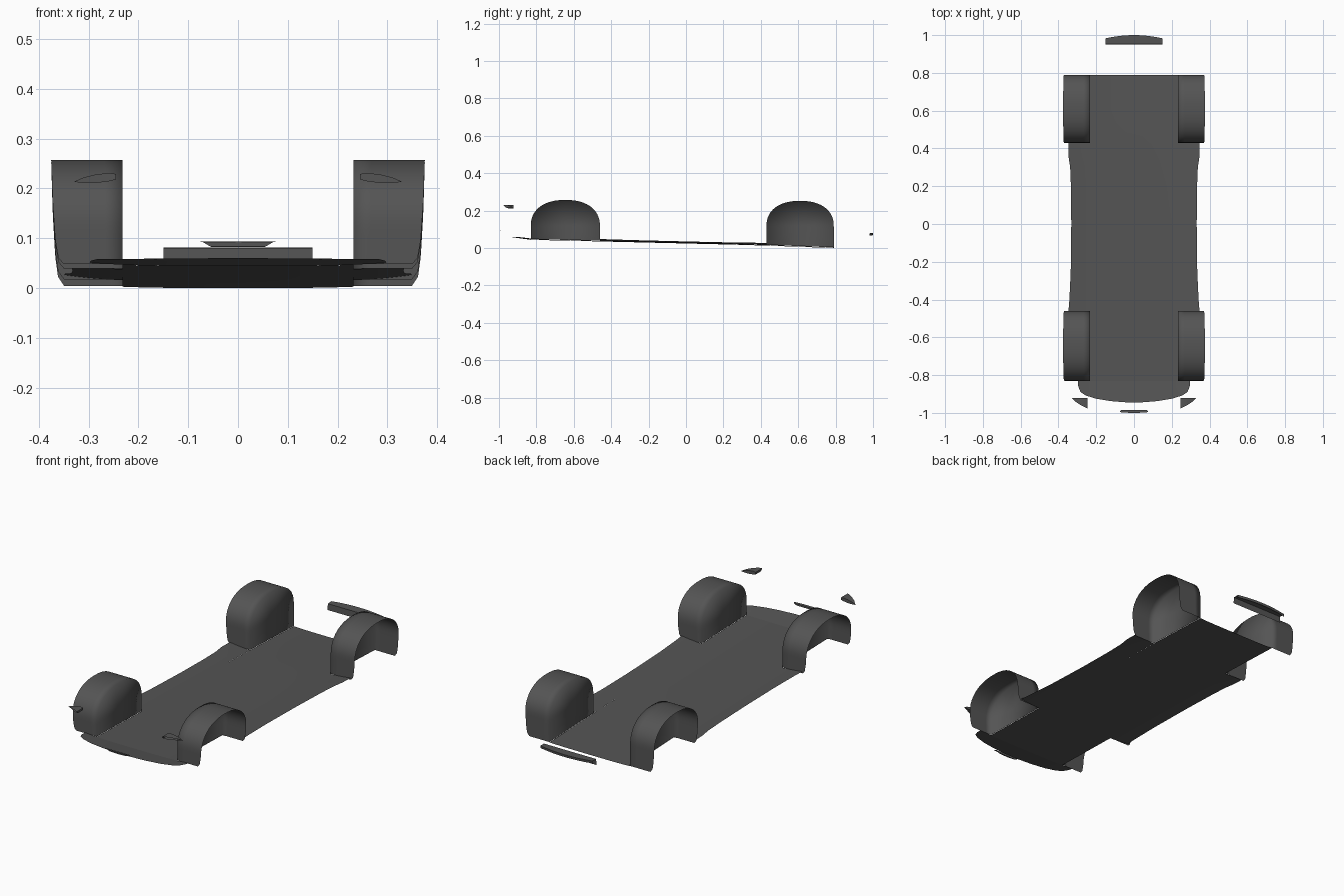
import bpy, math

if "Cube" in bpy.data.objects:
    bpy.data.objects.remove(bpy.data.objects["Cube"])

# Dark underbody material
dark = bpy.data.materials.new("dark_underbody")
dark.diffuse_color = (0.089, 0.089, 0.089, 1)
dark.use_nodes = True
dark.node_tree.nodes["Principled BSDF"].inputs["Base Color"].default_value = dark.diffuse_color


def lerp(table, v):
    """Piecewise linear lookup in a list of (key, value) pairs."""
    for (a, p), (b, q) in zip(table, table[1:]):
        if v <= b:
            return p + (q - p) * max(0, (v - a) / (b - a))
    return table[-1][1]


def make(name, verts, faces, angle=35):
    mesh = bpy.data.meshes.new(name)
    mesh.from_pydata(verts, [], faces)
    mesh.update()
    mesh.materials.append(dark)
    obj = bpy.data.objects.new(name, mesh)
    bpy.context.collection.objects.link(obj)
    bpy.context.view_layer.objects.active = obj
    obj.select_set(True)
    bpy.ops.object.shade_smooth_by_angle(angle=math.radians(angle))
    obj.select_set(False)
    return obj


def mirror(obj):
    mod = obj.modifiers.new("mirror", 'MIRROR')
    mod.merge_threshold = 0.0005


def strip(rows):
    """Quads joining equal-length rows of points."""
    n = len(rows[0])
    verts = [p for r in rows for p in r]
    faces = [(i * n + j, i * n + j + 1, (i + 1) * n + j + 1, (i + 1) * n + j)
             for i in range(len(rows) - 1) for j in range(n - 1)]
    return verts, faces


SLOPE = [(-0.945, 0.06), (-0.83, 0.044), (-0.45, 0.035), (0.35, 0.016), (0.79, 0.0)]


def floor_z(x, y):
    return lerp(SLOPE, y) + 0.012 * (abs(x) / 0.34) ** 4


# Floor pan: nose, centre tunnel and side flaps between the wheels
INNER = 0.232
nose = [(-0.945, 0.03), (-0.938, 0.12), (-0.925, 0.2), (-0.908, 0.255), (-0.89, 0.283),
        (-0.86, 0.295), (-0.83, 0.298)]
flap = [(-0.46, 0.347), (-0.4, 0.342), (-0.25, 0.335), (0, 0.332), (0.2, 0.334),
        (0.3, 0.338), (0.36, 0.347), (0.43, 0.348)]
centre = [(y, INNER) for y in (-0.83, -0.645, -0.46, -0.25, 0, 0.2, 0.43, 0.6, 0.79)]
for name, stations, start in (("floor_nose", nose, 0), ("floor_centre", centre, 0),
                              ("floor_side", flap, INNER)):
    rows = []
    for y, w in stations:
        xs = [start + (w - start) * k / 5 for k in range(6)]
        rows.append([(x, y, floor_z(x, y)) for x in xs])
    mirror(make(name, *strip(rows)))

# Wheel wells: arch band plus inner wall
BULGE = [(0, 0.343), (0.03, 0.354), (0.08, 0.361), (0.25, 0.367), (0.6, 0.372), (1, 0.375)]


def wheel_well(name, y0, y1, top):
    yc, half, spring = (y0 + y1) / 2, (y1 - y0) / 2, 0.115
    prof = []
    for i in range(6):
        z = lerp(SLOPE, y0) + 0.004
        prof.append((y0, z + (spring - z) * i / 6))
    for i in range(37):
        a = math.pi * (1 - i / 36)
        c, s = math.cos(a), abs(math.sin(a))
        prof.append((yc + half * math.copysign(abs(c) ** 0.87, c), spring + (top - spring) * s ** 0.87))
    for i in range(1, 7):
        z = lerp(SLOPE, y1) + 0.004
        prof.append((y1, spring + (z - spring) * i / 6))
    rows = []
    for y, z in prof:
        low = lerp(SLOPE, y)
        outer = lerp(BULGE, (z - low) / (top - low))
        rows.append([(INNER + (outer - INNER) * k / 4, y, z) for k in range(5)])
    verts, faces = strip(rows)
    # inner wall fanned from its middle, shaded soft into the band
    hub = len(verts)
    verts.append((INNER, yc, 0.12))
    ring = [i * 5 for i in range(len(rows))]
    faces += [(hub, a, b) for a, b in zip(ring, ring[1:] + ring[:1])]
    mirror(make(name, verts, faces, 100))


wheel_well("front_wheel_well", -0.83, -0.46, 0.257)
wheel_well("rear_wheel_well", 0.43, 0.79, 0.252)

# Headlight sockets: back wall, roof and floor, open at the front
outline = [(0.328, 0.214, 0.213, -0.923), (0.31, 0.222, 0.211, -0.94), (0.285, 0.228, 0.211, -0.957),
           (0.26, 0.231, 0.214, -0.97), (0.245, 0.229, 0.218, -0.977)]
rows = [[(x, y, hi), (x, -0.922, hi), (x, -0.922, lo), (x, y + 0.012 * (x < 0.32), lo)]
        for x, hi, lo, y in outline]
verts, faces = strip(rows)
n = len(verts)
faces.append((n - 4, n - 3, n - 2, n - 1))
mirror(make("headlight_socket", verts, faces))

# Nose intake slot
rows = []
for k in range(9):
    t = k / 4 - 1
    bow = 0.004 * t * t
    rows.append([(0.076 * t, -1.0 + bow, 0.093), (0.07 * t, -0.986, 0.092),
                 (0.055 * t, -0.986, 0.083), (0.052 * t, -0.992 + bow, 0.082)])
make("nose_slot", *strip(rows))

# Rear plate recess: outer lip, roof and back wall
rows = []
for k in range(13):
    t = k / 6 - 1
    edge = 1.0 - 0.017 * t * t
    rows.append([(0.15 * t, edge - 0.002, 0.068), (0.15 * t, edge, 0.081),
                 (0.15 * t, 0.952, 0.08), (0.15 * t, 0.95, 0.048)])
make("rear_plate_recess", *strip(rows))
